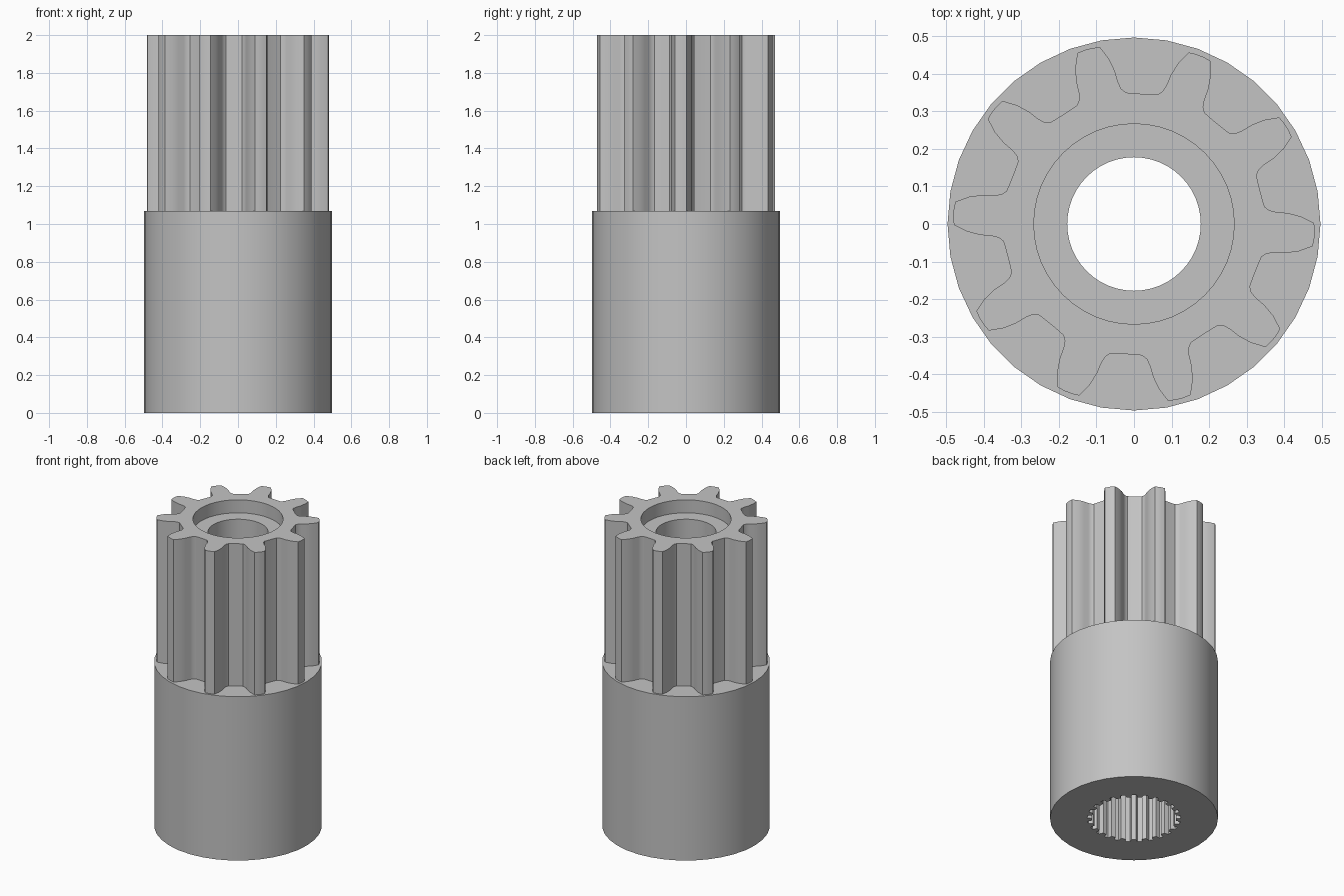
import bpy, bmesh, math

cube = bpy.data.objects.get("Cube")
if cube:
    bpy.data.objects.remove(cube, do_unlink=True)

grey = bpy.data.materials.new("steel grey")
colour = (0.55, 0.55, 0.55, 1)
grey.use_nodes = True
grey.diffuse_color = colour
grey.node_tree.nodes["Principled BSDF"].inputs["Base Color"].default_value = colour


def polar(points):
    """Turn (degrees, radius) pairs into plan coordinates."""
    return [(r * math.cos(math.radians(a)), r * math.sin(math.radians(a))) for a, r in points]


def circle(radius, sides):
    return polar([(360 * i / sides, radius) for i in range(sides)])


def toothed(half_tooth, count, turn):
    """Repeat a tooth, given from its centre line to the gap, around the axis."""
    tooth = [(-a, r) for a, r in reversed(half_tooth)] + half_tooth
    step = 360 / count
    return polar([(turn + step * i + a, r) for i in range(count) for a, r in tooth])


def turned_part(name, rings, closed):
    """Join rings in order: walls between equal profiles, flat faces at steps."""
    bm = bmesh.new()
    loops = [[bm.verts.new((x, y, z)) for x, y in profile] for profile, z in rings]
    edges = [[bm.edges.new((v, loop[i - 1])) for i, v in enumerate(loop)] for loop in loops]
    for i in range(len(rings) if closed else len(rings) - 1):
        j = (i + 1) % len(rings)
        a, b = loops[i], loops[j]
        if rings[i][1] == rings[j][1]:
            bmesh.ops.triangle_fill(bm, use_beauty=True, edges=edges[i] + edges[j])
        else:
            for k in range(len(a)):
                bm.faces.new((a[k - 1], a[k], b[k], b[k - 1]))
    bmesh.ops.recalc_face_normals(bm, faces=bm.faces)
    mesh = bpy.data.meshes.new(name)
    bm.to_mesh(mesh)
    bm.free()
    mesh.materials.append(grey)
    obj = bpy.data.objects.new(name, mesh)
    bpy.context.collection.objects.link(obj)
    bpy.ops.object.select_all(action="DESELECT")
    obj.select_set(True)
    bpy.context.view_layer.objects.active = obj
    bpy.ops.object.shade_smooth_by_angle(angle=math.radians(30))
    return obj


SHOULDER, TOP, SHELF, SOCKET = 1.07, 2.0, 1.915, 1.0
body = circle(0.497, 36)
hole = circle(0.178, 48)
counterbore = circle(0.267, 48)
gear = toothed([(1.2, 0.482), (3.7, 0.48), (6, 0.445), (7.5, 0.41), (8.2, 0.38),
                (9.2, 0.362), (11, 0.351), (15, 0.348)], 10, -3.4)
spline = toothed([(3, 0.25), (4.4, 0.277)], 25, 0)

# Cylindrical sleeve with a splined socket underneath
turned_part("splined_sleeve", [(body, 0), (body, SHOULDER), (hole, SHOULDER),
                               (hole, SOCKET), (spline, SOCKET), (spline, 0)], True)

# Ten-tooth pinion with a shallow counterbore, standing on the sleeve
turned_part("pinion", [(gear, SHOULDER), (gear, TOP), (counterbore, TOP),
                       (counterbore, SHELF), (hole, SHELF), (hole, SHOULDER)], False)
